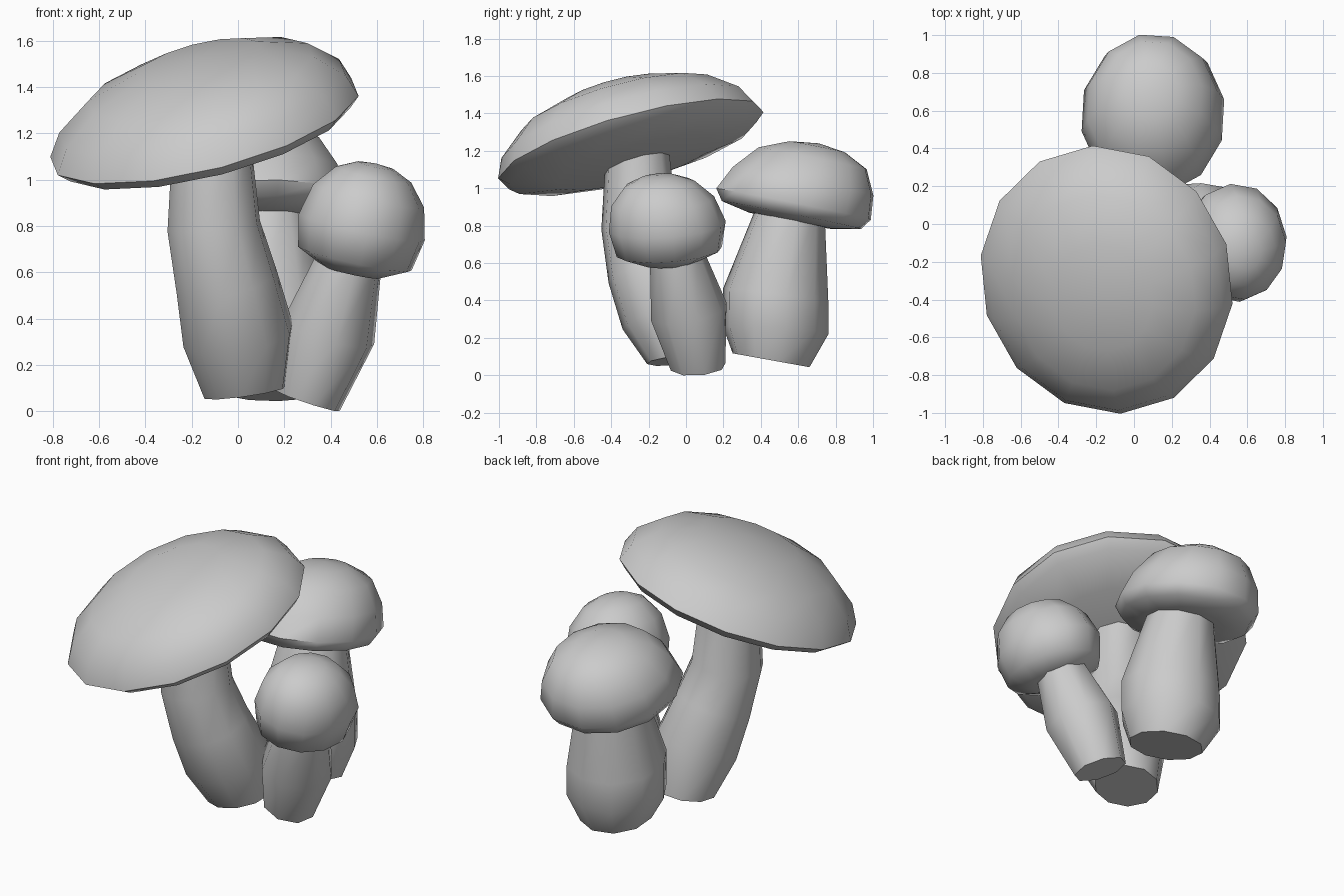
import bpy, bmesh, math
from mathutils import Vector, Matrix

if "Cube" in bpy.data.objects:
    bpy.data.objects.remove(bpy.data.objects["Cube"], do_unlink=True)

grey = bpy.data.materials.new("plain grey")
grey.use_nodes = True
colour = (0.6, 0.6, 0.6, 1)
grey.diffuse_color = colour
grey.node_tree.nodes["Principled BSDF"].inputs["Base Color"].default_value = colour
UP = Vector((0, 0, 1))


def frame(centre, normal):
    """Matrix placing a flat ring at centre, facing along normal."""
    turn = UP.rotation_difference(Vector(normal)).to_matrix().to_4x4()
    return Matrix.Translation(centre) @ turn


def loft(name, rings, sides, phase, start_tip=None, end_tip=None):
    """Skin (matrix, x radius, y radius) rings; close ends with tips or flat caps."""
    bm = bmesh.new()
    loops = []
    for mat, rx, ry in rings:
        loop = []
        for i in range(sides):
            a = phase + math.tau * i / sides
            loop.append(bm.verts.new(mat @ Vector((rx * math.cos(a), ry * math.sin(a), 0))))
        loops.append(loop)
    for low, high in zip(loops, loops[1:]):
        for i in range(sides):
            j = (i + 1) % sides
            bm.faces.new((low[i], low[j], high[j], high[i]))
    for loop, tip in ((loops[0], start_tip), (loops[-1], end_tip)):
        if tip is None:
            bm.faces.new(loop)
        else:
            point = bm.verts.new(tip)
            for i in range(sides):
                bm.faces.new((loop[i], loop[(i + 1) % sides], point))
    bmesh.ops.recalc_face_normals(bm, faces=bm.faces)
    mesh = bpy.data.meshes.new(name)
    bm.to_mesh(mesh)
    bm.free()
    mesh.materials.append(grey)
    obj = bpy.data.objects.new(name, mesh)
    bpy.context.collection.objects.link(obj)
    bpy.ops.object.select_all(action="DESELECT")
    obj.select_set(True)
    bpy.context.view_layer.objects.active = obj
    bpy.ops.object.shade_smooth_by_angle(angle=math.radians(56))


def cap(name, centre, slope, lean, size, profile, bottom, top, sides, phase):
    """Tilted cap: profile holds (radius share, height) from underside to crown;
    lean pushes the crown sideways as it rises."""
    mat = frame(centre, (-slope[0], -slope[1], 1))

    def level(h):
        rise = max(h, 0)
        return Vector((lean[0] * rise, lean[1] * rise, h))

    rings = [(mat @ Matrix.Translation(level(h)), r * size[0], r * size[1])
             for r, h in profile]
    loft(name, rings, sides, phase, mat @ level(bottom), mat @ level(top))


def stem(name, path, base_slope, sides, phase=0.2):
    """Bent stem: path holds (x, y, z, radius) from foot to top."""
    points = [Vector(p[:3]) for p in path]
    rings = []
    for i, p in enumerate(path):
        normal = points[min(i + 1, len(path) - 1)] - points[max(i - 1, 0)]
        if i == 0:
            normal = (-base_slope[0], -base_slope[1], 1)
        rings.append((frame(points[i], normal), p[3], p[3]))
    loft(name, rings, sides, phase)


# Tall mushroom with a wide tilted cap
cap("large_cap", (-0.145, -0.295, 1.23), (0.25, 0.275), (0.16, -0.06), (0.69, 0.735),
    [(0.6, -0.1), (0.93, -0.045), (1, 0.0), (0.93, 0.1), (0.73, 0.215), (0.4, 0.295)],
    -0.125, 0.315, 14, -0.15)
stem("large_stem", [(0.03, -0.03, 0.08, 0.18), (0.0, -0.11, 0.33, 0.245),
                    (-0.05, -0.2, 0.56, 0.225), (-0.105, -0.25, 0.8, 0.205),
                    (-0.115, -0.26, 1.2, 0.17)], (0.14, 0.1), 10)

# Middle mushroom at the back
cap("back_cap", (0.1, 0.575, 0.915), (0.02, -0.2), (0, 0.2), (0.385, 0.43),
    [(0.55, -0.09), (0.9, -0.06), (1, 0.0), (0.91, 0.13), (0.7, 0.26), (0.36, 0.325)],
    -0.09, 0.345, 12, 0.2)
stem("back_stem", [(0.15, 0.455, 0.08, 0.21), (0.135, 0.48, 0.24, 0.285),
                   (0.135, 0.48, 0.43, 0.285), (0.125, 0.565, 0.9, 0.18)], (0, -0.18), 10)

# Small mushroom with a round cap
cap("small_cap", (0.535, -0.1, 0.795), (-0.22, 0.08), (0, -0.1), (0.28, 0.315),
    [(0.45, -0.2), (0.9, -0.14), (1, 0.0), (0.88, 0.14), (0.6, 0.235),
     (0.3, 0.275)], -0.2, 0.285, 12, 0.1)
stem("small_stem", [(0.3, 0.065, 0.045, 0.15), (0.39, 0.015, 0.34, 0.21),
                    (0.49, -0.06, 0.68, 0.14)], (-0.33, 0.08), 8)
